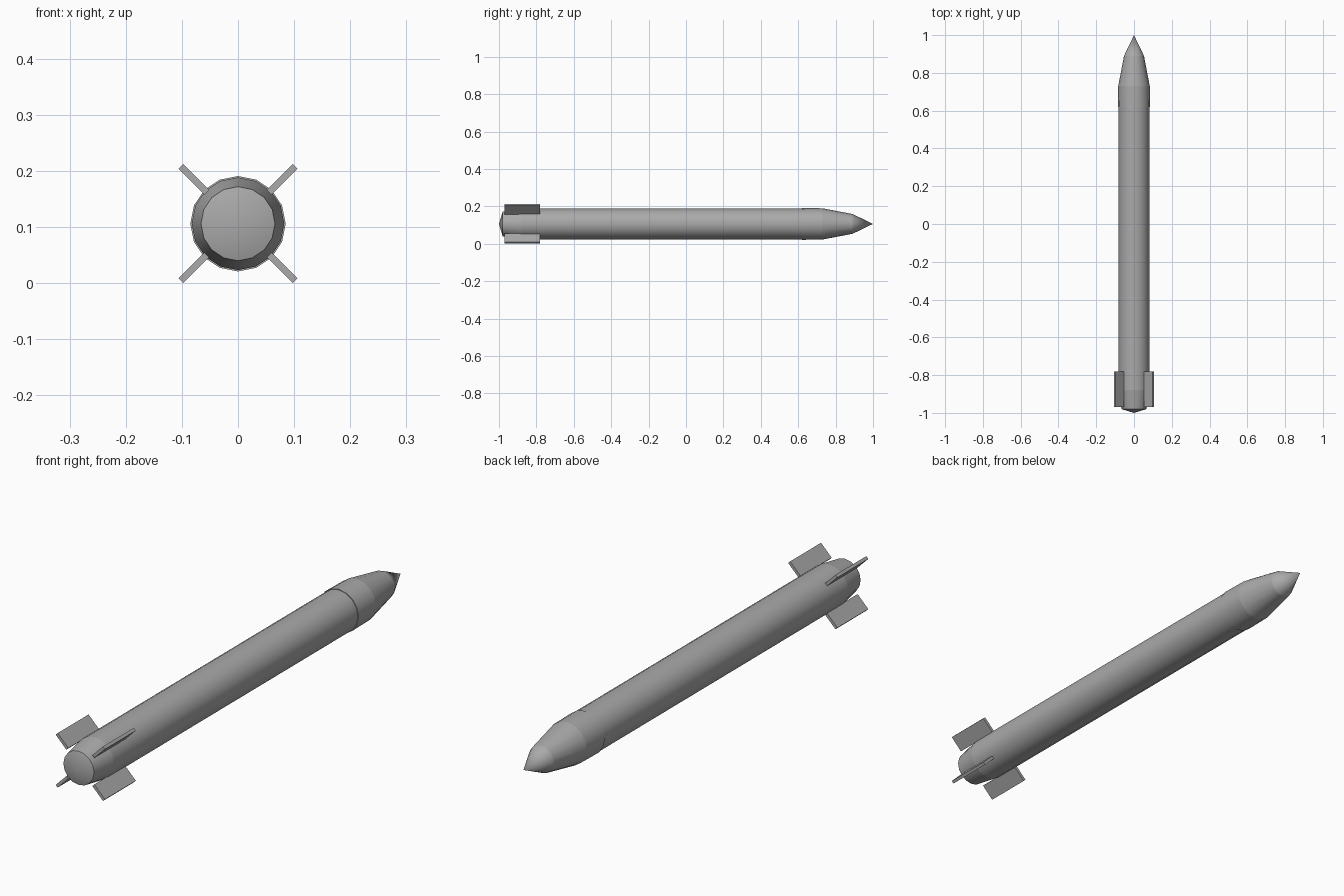
import bpy, bmesh, math
from mathutils import Matrix, Vector

if "Cube" in bpy.data.objects:
    bpy.data.objects.remove(bpy.data.objects["Cube"], do_unlink=True)

AXIS_Z = 0.106
SIDES = 16

grey = bpy.data.materials.new("plain grey")
grey.use_nodes = True
grey.diffuse_color = (0.4, 0.4, 0.4, 1)
grey.node_tree.nodes["Principled BSDF"].inputs["Base Color"].default_value = (0.4, 0.4, 0.4, 1)


def add_object(name, bm):
    bmesh.ops.recalc_face_normals(bm, faces=bm.faces)
    mesh = bpy.data.meshes.new(name)
    bm.to_mesh(mesh)
    bm.free()
    mesh.materials.append(grey)
    obj = bpy.data.objects.new(name, mesh)
    bpy.context.collection.objects.link(obj)
    return obj


def lathe(name, profile):
    """Turn (y, radius) points around the long axis; crisp rings, smooth around."""
    bm = bmesh.new()
    rings = []
    for y, r in profile:
        if r == 0:
            rings.append([bm.verts.new((0, y, AXIS_Z))] * SIDES)
            continue
        angles = [math.tau * i / SIDES for i in range(SIDES)]
        rings.append([bm.verts.new((r * math.sin(a), y, AXIS_Z + r * math.cos(a)))
                      for a in angles])
    for a, b in zip(rings, rings[1:]):
        for i in range(SIDES):
            j = (i + 1) % SIDES
            corners = list(dict.fromkeys((a[i], a[j], b[j], b[i])))
            bm.faces.new(corners).smooth = True
    for e in bm.edges:
        if abs(e.verts[0].co.y - e.verts[1].co.y) < 1e-5:
            e.smooth = False
    return add_object(name, bm)


# Tube with a tapered tail and a shallow domed end cap
lathe("body", [(-1.0, 0), (-0.98, 0.066), (-0.88, 0.0825), (0.66, 0.0825), (0.66, 0)])

# Nose cone with a slightly proud collar
lathe("nose_cone", [(0.62, 0), (0.62, 0.085), (0.73, 0.0835), (0.89, 0.053), (1.0, 0)])

# Four diagonal tail fins
fin_names = ["upper_left_fin", "lower_left_fin", "lower_right_fin", "upper_right_fin"]
for k, name in enumerate(fin_names):
    bm = bmesh.new()
    bmesh.ops.create_cube(bm, size=1)
    turn = Matrix.Rotation(math.radians(45 + 90 * k), 4, 'Y')
    place = (Matrix.Translation(Vector((0, -0.875, AXIS_Z))) @ turn
             @ Matrix.Translation(Vector((0, 0, 0.1115)))
             @ Matrix.Diagonal((0.012, 0.19, 0.065, 1)))
    bmesh.ops.transform(bm, matrix=place, verts=bm.verts)
    add_object(name, bm)
